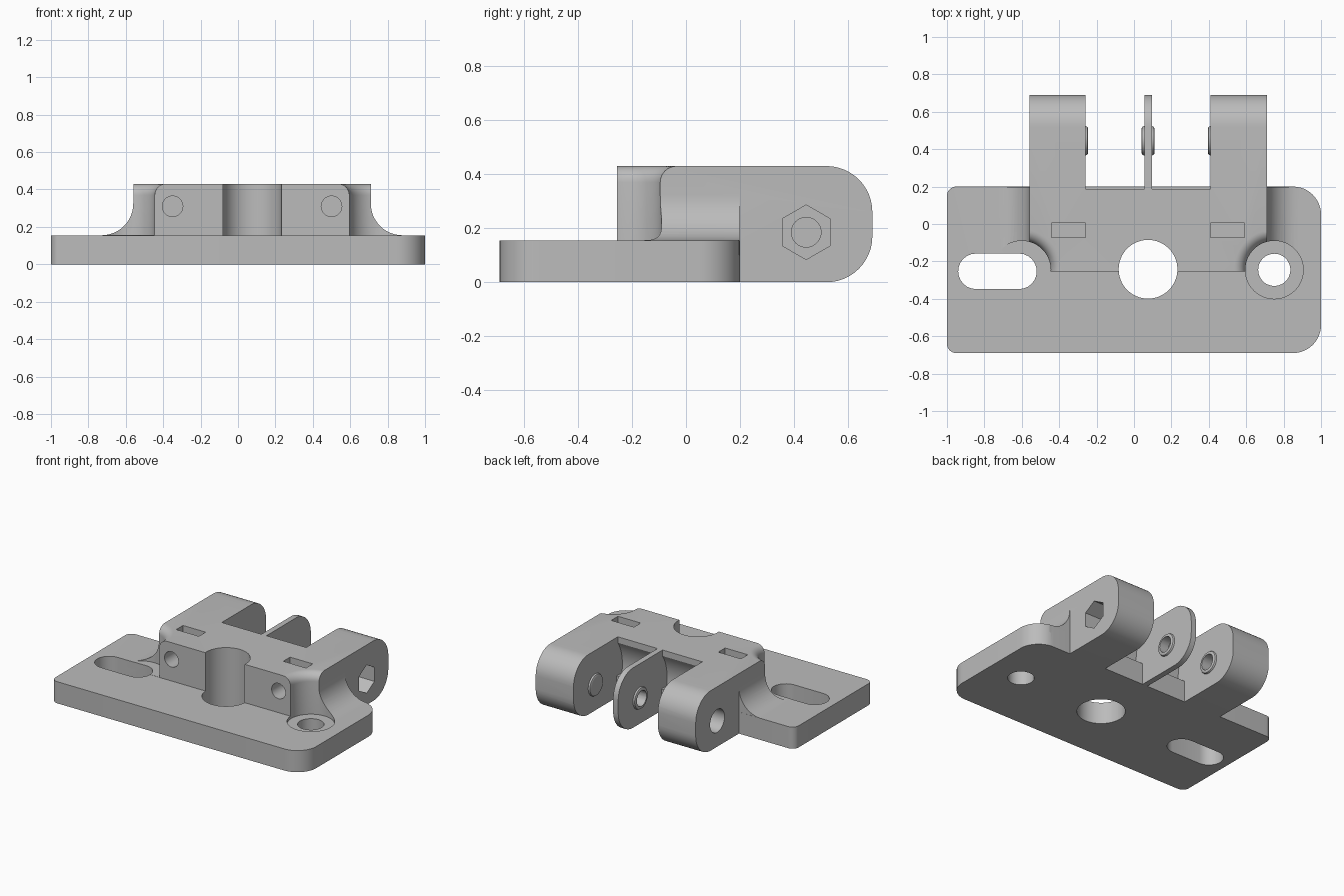
import bpy, bmesh, math
from mathutils import Matrix, Vector

if "Cube" in bpy.data.objects:
    bpy.data.objects.remove(bpy.data.objects["Cube"])

# Material
grey = bpy.data.materials.new("plain_grey")
grey.use_nodes = True
colour = (0.5, 0.5, 0.5, 1)
grey.diffuse_color = colour
grey.node_tree.nodes["Principled BSDF"].inputs["Base Color"].default_value = colour


# Helpers
def finish(bm, name):
    bmesh.ops.recalc_face_normals(bm, faces=bm.faces)
    mesh = bpy.data.meshes.new(name)
    bm.to_mesh(mesh)
    bm.free()
    mesh.materials.append(grey)
    obj = bpy.data.objects.new(name, mesh)
    bpy.context.collection.objects.link(obj)
    return obj


def prism(name, points, axis, lo, hi):
    """Extrude a flat outline along one axis."""
    place = {"x": lambda u, v: (lo, u, v),
             "y": lambda u, v: (u, lo, v),
             "z": lambda u, v: (u, v, lo)}[axis]
    bm = bmesh.new()
    face = bm.faces.new([bm.verts.new(place(*p)) for p in points])
    out = bmesh.ops.extrude_face_region(bm, geom=[face])
    move = Vector([(hi - lo) * (axis == a) for a in "xyz"])
    bmesh.ops.translate(bm, vec=move, verts=[g for g in out["geom"] if isinstance(g, bmesh.types.BMVert)])
    return finish(bm, name)


def arc(cx, cy, r, start, end, steps=12):
    angles = [math.radians(start + (end - start) * i / steps) for i in range(steps + 1)]
    return [(cx + r * math.cos(a), cy + r * math.sin(a)) for a in angles]


def disc(cx, cy, r, sides=48, turn=0):
    return arc(cx, cy, r, turn, turn + 360, sides)[:-1]


def rect(x0, x1, y0, y1):
    return [(x0, y0), (x1, y0), (x1, y1), (x0, y1)]


def lathe(name, profile, centre, along_x=False, sides=48):
    """Revolve (radius, height) points that start and end on the axis."""
    bm = bmesh.new()
    verts = [bm.verts.new((r, 0, h)) for r, h in profile]
    edges = [bm.edges.new(pair) for pair in zip(verts, verts[1:])]
    bmesh.ops.spin(bm, geom=verts + edges, axis=(0, 0, 1), cent=(0, 0, 0),
                   angle=math.tau, steps=sides)
    bmesh.ops.remove_doubles(bm, verts=bm.verts, dist=0.0001)
    turn = Matrix.Rotation(math.pi / 2, 4, "Y") if along_x else Matrix()
    bm.transform(Matrix.Translation(centre) @ turn)
    return finish(bm, name)


def combine(target, tools, operation):
    for tool in tools:
        mod = target.modifiers.new("join", "BOOLEAN")
        mod.operation, mod.solver, mod.object = operation, "EXACT", tool
    graph = bpy.context.evaluated_depsgraph_get()
    mesh = bpy.data.meshes.new_from_object(target.evaluated_get(graph))
    target.modifiers.clear()
    target.data = mesh
    for tool in tools:
        bpy.data.objects.remove(tool)


# Main dimensions
MID = 0.075                       # centre line of the hinge yoke
LEFT, RIGHT = -0.56, 0.71         # yoke sides
TOP, DECK = 0.43, 0.155           # yoke and plate heights
AXIS_Y, AXIS_Z = 0.445, 0.185     # hinge pin
GAPS = [(-0.26, 0.055), (0.095, 0.41)]
SCREWS = [-0.6, 0.75]
SCREW_Y = -0.245

# Base plate with two large and two small corners
plate = prism("mounting_plate",
              arc(0.85, 0.05, 0.15, 0, 90) + arc(-0.95, 0.15, 0.05, 90, 180)
              + arc(-0.95, -0.64, 0.05, 180, 270) + arc(0.85, -0.54, 0.15, 270, 360),
              "z", 0, DECK)

# Yoke block with rounded rear arms and a thin middle tab
yoke = prism("yoke", [(-0.255, 0), (-0.255, TOP)]
             + arc(0.52, TOP - 0.17, 0.17, 90, 0) + arc(0.52, 0.17, 0.17, 0, -90),
             "x", LEFT, RIGHT)
gap_cutters = []
for lo, hi in GAPS:
    gap_cutters.append(prism("gap_cutter", rect(lo, hi, 0.187, 0.9), "z", -0.1, 0.6))
    gap_cutters.append(prism("knuckle_clearance", disc(AXIS_Y, 0.215, 0.31, 64), "x", lo, hi))
combine(yoke, gap_cutters, "DIFFERENCE")

# Concave flares from the plate up to the yoke sides
flares = []
R = 0.17
for side, edge in ((-1, LEFT), (1, RIGHT)):
    curve = arc(R, DECK + R, R, 180, 270)
    outline = [(-0.06, 0.1), (-0.06, DECK + R)] + curve + [(R, 0.1)]
    flares.append(prism("side_flare", [(edge + side * u, v) for u, v in outline], "y", -0.25, 0.199))

# Raised rings around the pin
rings = []
for lo, hi in ((-0.3, -0.245), (0.04, 0.11), (0.395, 0.45)):
    profile = [(0, lo), (0.066, lo), (0.074, lo + 0.004), (0.078, lo + 0.012),
               (0.078, hi - 0.012), (0.074, hi - 0.004), (0.066, hi), (0, hi)]
    rings.append(lathe("pin_ring", profile, (0, AXIS_Y, AXIS_Z), along_x=True))

combine(plate, [yoke] + flares + rings, "UNION")

# Screw clearances with a flared upper rim
cutters = []
for x, floor in zip(SCREWS, (DECK + 0.001, 0.135)):
    rim = [(0.155 + 0.06 - dx, h) for dx, h in arc(0, TOP - 0.06, 0.06, 0, 90, 8)]
    rim = [(0.155 + 0.06 - 0.06 * math.cos(a), TOP - 0.06 + 0.06 * math.sin(a))
           for a in [math.pi / 2 * i / 8 for i in range(9)]]
    cutters.append(lathe("screw_clearance",
                         [(0, floor), (0.155, floor)] + rim + [(0.215, 0.6), (0, 0.6)],
                         (x, SCREW_Y, 0), sides=64))

# Vertical openings: slot, screw hole, centre bore
cutters.append(prism("slot_cutter", arc(-0.615, -0.253, 0.095, -90, 90)
                     + arc(-0.845, -0.253, 0.095, 90, 270), "z", -0.1, 0.3))
cutters.append(prism("screw_hole", disc(SCREWS[1], SCREW_Y, 0.086), "z", -0.1, 0.3))
cutters.append(prism("centre_bore", disc(MID, -0.242, 0.157, 64), "z", -0.1, 0.6))

# Front clamp holes and the nut pockets above them
for x in (MID - 0.425, MID + 0.425):
    cutters.append(prism("clamp_hole", disc(x, 0.31, 0.055, 32), "y", -0.4, 0.06))
    cutters.append(prism("nut_pocket", rect(x - 0.09, x + 0.09, -0.072, 0.005), "z", 0.22, 0.6))

# Pin hole, hex nut recess and round head recess
cutters.append(prism("pin_hole", disc(AXIS_Y, AXIS_Z, 0.055, 32), "x", -0.8, 0.9))
cutters.append(prism("hex_recess", disc(AXIS_Y, AXIS_Z, 0.101, 6, 30), "x", RIGHT - 0.2, 0.9))
cutters.append(prism("head_recess", disc(AXIS_Y, AXIS_Z, 0.082), "x", -0.8, LEFT + 0.2))
combine(plate, cutters, "DIFFERENCE")

# Smooth curved walls while keeping hard edges
plate.name = "hinge_mount"
bpy.ops.object.select_all(action="DESELECT")
plate.select_set(True)
bpy.context.view_layer.objects.active = plate
bpy.ops.object.shade_smooth_by_angle(angle=math.radians(30))
